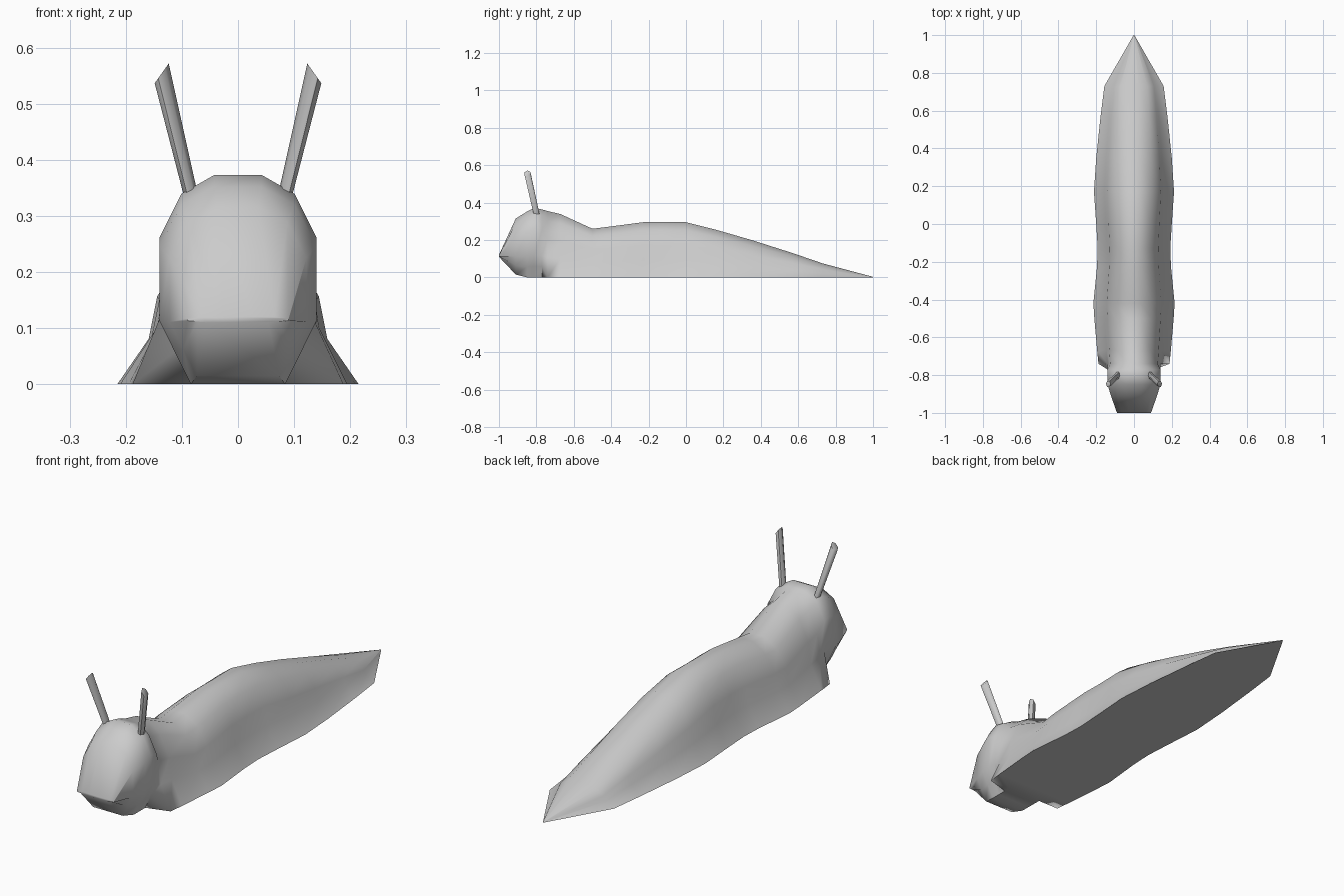
import bpy, bmesh, math
from mathutils import Vector

old = bpy.data.objects.get("Cube")
if old:
    bpy.data.objects.remove(old, do_unlink=True)

grey = bpy.data.materials.new("soft_grey")
grey.use_nodes = True
colour = (0.6, 0.6, 0.6, 1)
grey.diffuse_color = colour
grey.node_tree.nodes["Principled BSDF"].inputs["Base Color"].default_value = colour


def finish(name, bm, angle):
    """Turn a bmesh into a shaded object."""
    bmesh.ops.recalc_face_normals(bm, faces=bm.faces[:])
    mesh = bpy.data.meshes.new(name)
    bm.to_mesh(mesh)
    bm.free()
    mesh.materials.append(grey)
    obj = bpy.data.objects.new(name, mesh)
    bpy.context.collection.objects.link(obj)
    bpy.ops.object.select_all(action="DESELECT")
    obj.select_set(True)
    bpy.context.view_layer.objects.active = obj
    bpy.ops.object.shade_smooth_by_angle(angle=math.radians(angle))
    return obj


def loft(bm, rings):
    """Bridge equal rings of points and cap both ends."""
    loops = [[bm.verts.new(p) for p in ring] for ring in rings]
    for a, b in zip(loops, loops[1:]):
        for i in range(len(a)):
            j = (i + 1) % len(a)
            bm.faces.new((a[i], a[j], b[j], b[i]))
    bm.faces.new(loops[0])
    bm.faces.new(loops[-1])


def mirrored_ring(y, half):
    right = [(x, y, z) for x, z in half]
    return right + [(-x, y, z) for x, z in reversed(half)]


def head_ring(y, low, top, width):
    """Rounded box that tapers at the jaw."""
    shape = [(.6, 0), (.8, .16), (1, .32), (1, .7), (.72, .91), (.3, 1)]
    return mirrored_ring(y, [(width * u, low + (top - low) * v) for u, v in shape])


def foot_ring(y, top, rim):
    """Arched back flaring out to the foot rim, with a sole strip below."""
    shape = [(1, 0), (.74, .3), (.67, .58), (.45, .85), (.16, 1)]
    sole = [(min(.085, rim * .5), 0)]
    return mirrored_ring(y, sole + [(rim * u, top * v) for u, v in shape])


# Body: head sections, then the flared foot and tail
head = [(-1, .11, .12, .09), (-.91, .015, .315, .122),
        (-.85, 0, .352, .14), (-.81, 0, .373, .14), (-.77, 0, .363, .14)]
foot = [(-.74, .355, .188), (-.67, .338, .195), (-.5, .26, .21), (-.42, .27, .215),
        (-.23, .295, .196), (-.13, .295, .192), (0, .295, .2), (.17, .252, .212),
        (.35, .2, .2), (.57, .13, .177), (.73, .075, .157), (1, .003, .002)]
bm = bmesh.new()
loft(bm, [head_ring(*s) for s in head] + [foot_ring(*s) for s in foot])
finish("body", bm, 60)


# Eye stalks with a slanted tip
def stalk(name, side):
    base, tip = Vector((.08, -.795, .32)), Vector((.136, -.847, .554))
    rings = []
    for centre, slant in ((base, 0), (tip, -1.4)):
        ring = []
        for i in range(6):
            a = math.tau * i / 6
            dx, dy = .0125 * math.cos(a), .018 * math.sin(a)
            ring.append((side * (centre.x + dx), centre.y + dy, centre.z + slant * dx))
        rings.append(ring)
    bm = bmesh.new()
    loft(bm, rings)
    finish(name, bm, 65)


stalk("left_eye_stalk", 1)
stalk("right_eye_stalk", -1)
